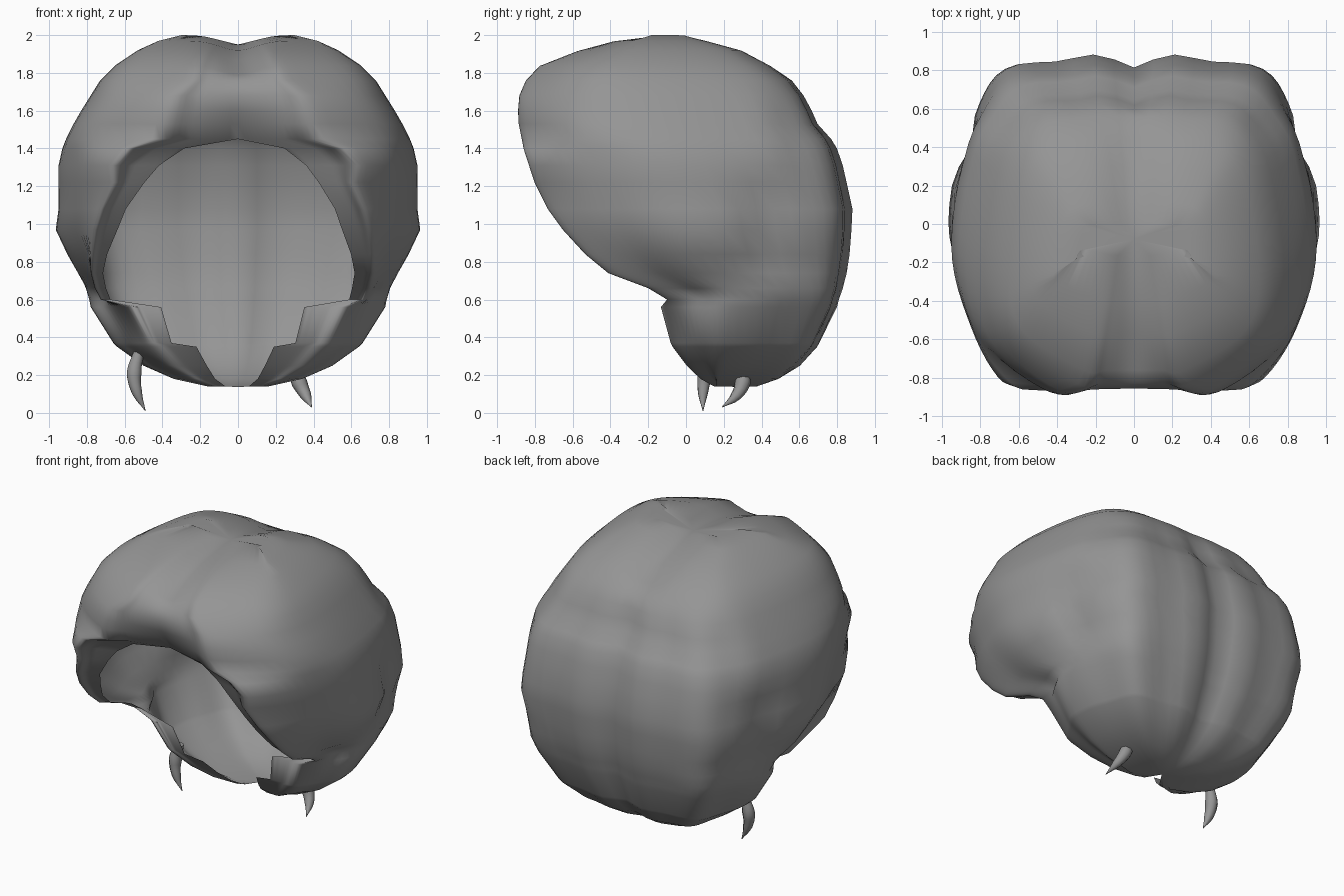
import bpy, math
from mathutils import Vector

if "Cube" in bpy.data.objects:
    bpy.data.objects.remove(bpy.data.objects["Cube"])

grey = bpy.data.materials.new("hair grey")
grey.diffuse_color = (0.3, 0.3, 0.3, 1)
grey.use_nodes = True
grey.node_tree.nodes["Principled BSDF"].inputs["Base Color"].default_value = grey.diffuse_color

# Horizontal slices: height, rim x, rim y, front y, half width, back y
ROWS = [
    (2.00, 0, -.16, -.16, .30, .00), (1.97, 0, -.40, -.40, .42, .12),
    (1.92, 0, -.57, -.57, .53, .30), (1.84, 0, -.76, -.76, .65, .45),
    (1.76, 0, -.83, -.83, .73, .56), (1.68, 0, -.855, -.865, .78, .62),
    (1.60, 0, -.835, -.875, .83, .66), (1.53, 0, -.79, -.875, .87, .69),
    (1.45, 0, -.74, -.86, .91, .76), (1.40, .26, -.74, -.85, .93, .79),
    (1.31, .38, -.73, -.82, .95, .82), (1.22, .45, -.71, -.79, .95, .84),
    (1.08, .54, -.66, -.72, .95, .87), (.97, .58, -.59, -.64, .965, .865),
    (.84, .63, -.49, -.52, .905, .855), (.74, .65, -.37, -.40, .875, .84),
    (.66, .64, -.17, -.19, .85, .82), (.60, .62, -.09, -.09, .81, .80),
    (.56, .37, -.13, -.12, .79, .79), (.37, .32, -.08, -.07, .66, .70),
    (.35, .20, -.07, -.06, .64, .69), (.25, .15, .02, .01, .50, .60),
    (.18, .11, .10, .08, .34, .49), (.14, .06, .17, .15, .16, .38),
]
STEPS = 6


def spline(pts):
    """Smooth curve through the given 2D points."""
    p = [Vector(q) for q in pts]
    p = [2 * p[0] - p[1]] + p + [Vector((-p[-2].x, p[-2].y))]
    out = []
    for i in range(1, len(p) - 2):
        a, b, c, d = p[i - 1:i + 3]
        for k in range(STEPS):
            t = k / STEPS
            out.append(.5 * (2 * b + (c - a) * t + (2 * a - 5 * b + 4 * c - d) * t * t
                             + (3 * b - a - 3 * c + d) * t ** 3))
    return out + [p[-2]]


def bump(value, centre, width):
    return math.exp(-((value - centre) / width) ** 2)


def half_slice(row, side):
    z, xe, ye, yf, w, yb = row
    cy = (yf + yb) / 2
    xe *= 1.1 if side < 0 else .95
    front = w * .74 if z < .58 else xe + (w - xe) * (.5 if 1.25 < z < 1.7 else .4)
    pts = [(xe, ye), (xe + (front - xe) * .55, ye + (yf - ye) * .5), (front, yf),
           (w * .89, cy + (yf - cy) * .66), (w, cy - .1),
           (w * .88, cy + (yb - cy) * .62),
           (w * .62, cy + (yb - cy) * .94), (0, yb)]
    out = []
    for v in spline(pts):
        zz = z
        if z > 1.8:                                   # centre parting
            zz -= .05 * bump(v.x, 0, .13)
        else:                                         # soft locks and grooves
            fade = max(0, min(1, (v.y - .2) * 3)) * min(1, (1.8 - z) * 5)
            k = 1 - .015 * math.cos(14 * math.atan2(v.x, v.y)) * fade
            k -= .05 * bump(v.x, 0, .1) * fade
            if v.x > .6:                              # crease behind and under the side lobe
                k -= .07 * bump(v.y, .44, .12) * bump(z, .95, .3)
                k -= .06 * bump(v.y, .15, .22) * bump(z, .67, .09)
            v = v * k
        out.append((side * v.x, v.y, zz))
    return out


# Hair shell: slices joined from right rim, round the back, to left rim
verts, faces = [], []
for row in ROWS:
    verts += half_slice(row, 1) + half_slice(row, -1)[-2::-1]
n = len(verts) // len(ROWS)
for r in range(len(ROWS) - 1):
    for c in range(n - 1):
        a = r * n + c
        faces.append((a, a + n, a + n + 1, a + 1))
# Crown cap and bottom strip
verts.append((0, -.08, 1.95))
top = len(verts) - 1
faces += [(top, c, c + 1) for c in range(n - 1)]
last = (len(ROWS) - 1) * n
verts.append((0, .27, .138))
faces += [(last + c + 1, last + c, top + 1) for c in range(n - 1)]

mesh = bpy.data.meshes.new("hair_shell")
mesh.from_pydata(verts, [], faces)
hair = bpy.data.objects.new("hair_shell", mesh)
bpy.context.collection.objects.link(hair)
mesh.materials.append(grey)
weld = hair.modifiers.new("weld", 'WELD')             # closes the fringe centre
weld.merge_threshold = .0005
bpy.context.view_layer.objects.active = hair
hair.select_set(True)
bpy.ops.object.modifier_apply(modifier="weld")
bpy.ops.object.mode_set(mode='EDIT')
bpy.ops.mesh.select_all(action='SELECT')
bpy.ops.mesh.normals_make_consistent(inside=False)
bpy.ops.object.mode_set(mode='OBJECT')
bpy.ops.object.shade_smooth_by_angle(angle=math.radians(75))


# Curved pointed strands below the shell
def strand(name, points):
    cu = bpy.data.curves.new(name, 'CURVE')
    cu.dimensions = '3D'
    cu.bevel_depth = .042
    cu.bevel_resolution = 2
    cu.resolution_u = 4
    cu.use_fill_caps = True
    s = cu.splines.new('BEZIER')
    s.bezier_points.add(len(points) - 1)
    for bp, co, rad in zip(s.bezier_points, points, (.7, 1, .7, .04)):
        bp.co, bp.radius = co, rad
        bp.handle_left_type = bp.handle_right_type = 'AUTO'
    cu.materials.append(grey)
    bpy.context.collection.objects.link(bpy.data.objects.new(name, cu))


strand("left_strand", [(-.525, .11, .32), (-.55, .10, .21), (-.535, .09, .11), (-.49, .09, .01)])
strand("right_strand", [(.29, .30, .25), (.325, .30, .16), (.36, .265, .09), (.39, .19, .03)])
